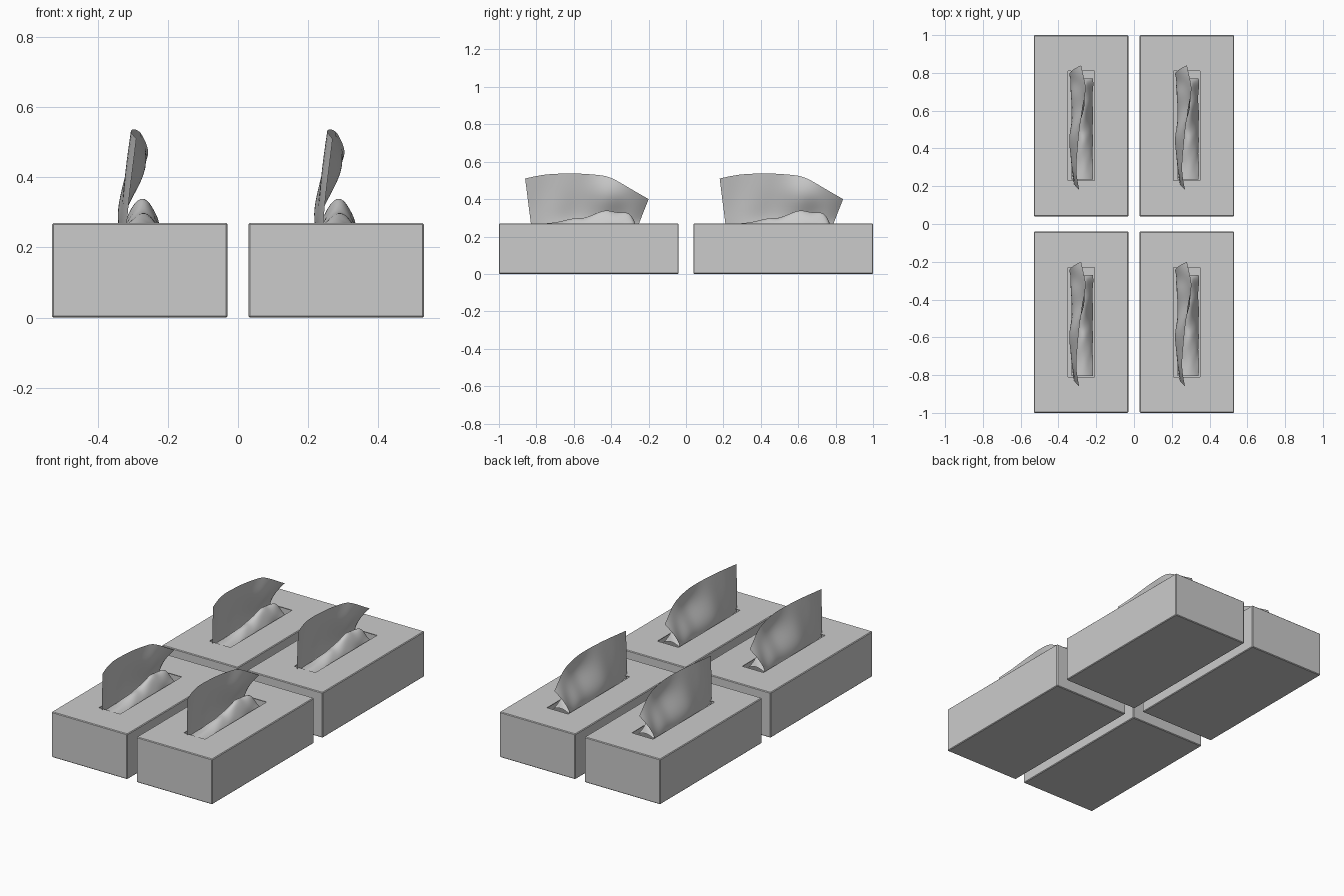
import bpy, bmesh
from mathutils import Vector

if "Cube" in bpy.data.objects:
    bpy.data.objects.remove(bpy.data.objects["Cube"])

CX, CY, TOP = 0.28, 0.52, 0.27


def finish(name, bm, angle=0.6):
    me = bpy.data.meshes.new(name)
    bm.to_mesh(me)
    bm.free()
    ob = bpy.data.objects.new(name, me)
    bpy.context.collection.objects.link(ob)
    me.set_sharp_from_angle(angle=angle)
    me.shade_smooth() if angle > 1 else None
    return ob


def make_box():
    # carton with slightly softened edges and an open slot in the lid
    bm = bmesh.new()
    bmesh.ops.create_cube(bm, size=1)
    for v in bm.verts:
        v.co = Vector((v.co.x * 0.5, v.co.y * 0.96, (v.co.z + 0.5) * TOP))
    bmesh.ops.bevel(bm, geom=bm.edges[:], offset=0.004, segments=1, affect='EDGES')
    lid = max(bm.faces, key=lambda f: f.calc_center_median().z + f.calc_area())
    bmesh.ops.inset_region(bm, faces=[lid], thickness=0.1)
    for v in lid.verts:
        v.co.x = 0.07 if v.co.x > 0 else -0.07
        v.co.y = 0.29 if v.co.y > 0 else -0.29
    rim = lid.edges[:]
    bmesh.ops.delete(bm, geom=[lid], context='FACES_ONLY')
    ext = bmesh.ops.extrude_edge_only(bm, edges=rim)['geom']
    for v in ext:
        if isinstance(v, bmesh.types.BMVert):
            v.co.z -= 0.004
    return finish("carton", bm)


def cloth(name, rows):
    # rows of points joined into a grid and smoothed
    bm = bmesh.new()
    grid = [[bm.verts.new((x, y - CY, z)) for x, y, z in r] for r in rows]
    for a, b in zip(grid, grid[1:]):
        for i in range(len(a) - 1):
            bm.faces.new((a[i], a[i + 1], b[i + 1], b[i]))
    ob = finish(name, bm, 3.0)
    m = ob.modifiers.new("soft", 'SUBSURF')
    m.levels = m.render_levels = 2
    m.boundary_smooth = 'PRESERVE_CORNERS'
    return ob


# standing sheet: top edge outline (y, z) and x offsets at five heights
top = [(.18, .51), (.28, .533), (.38, .537), (.48, .537), (.56, .53),
       (.63, .523), (.71, .475), (.77, .44), (.84, .40)]
foot_y = [.215, .29, .37, .45, .53, .60, .67, .73, .775]
levels = [0, .2, .42, .7, 1]
offsets = [
    [-.04, -.05, -.05, -.06, -.05, -.05, -.05, -.06, -.05],
    [-.035, -.05, -.06, -.072, -.05, -.045, -.06, -.05, -.065],
    [-.03, -.05, -.045, -.06, -.03, -.005, -.04, -.03, -.06],
    [-.02, -.045, -.03, -.035, 0, .035, .01, -.01, -.04],
    [-.01, -.03, -.02, -.012, .0, .005, .03, .015, .0],
]
sheet_rows = []
for t, xs in zip(levels, offsets):
    sheet_rows.append([(x, f + (ty - f) * t, .235 + (tz - .235) * t)
                       for x, f, (ty, tz) in zip(xs, foot_y, top)])

# crumpled fold beside the sheet: x shift and crest height along y
ys = [.235, .31, .38, .44, .50, .56, .62, .68, .73, .77]
crest = [.27, .275, .285, .31, .30, .34, .36, .335, .35, .27]
shift = [.0, .01, -.012, .01, -.01, .008, .0, -.012, .012, 0]
fold_rows = [[], [], [], [], []]
for y, c, s in zip(ys, crest, shift):
    h = c - .25
    prof = [(-.05, .25), (-.02 + s, .25 + h * .7), (.012 + s, c),
            (.045 - s, .25 + h * .5), (.062 + s * .4, .245)]
    for row, (x, z) in zip(fold_rows, prof):
        row.append((x, y + s * .8, z))

parts = [make_box(), cloth("tissue_sheet", sheet_rows), cloth("tissue_fold", fold_rows)]

# four packs in a two by two grid
for i, (sx, sy) in enumerate([(1, 1), (-1, 1), (1, -1), (-1, -1)]):
    for p in parts:
        ob = p if i == 0 else p.copy()
        if i:
            ob.name = f"{p.name}_{i + 1}"
            bpy.context.collection.objects.link(ob)
        ob.location = (sx * CX, sy * CY, 0)
